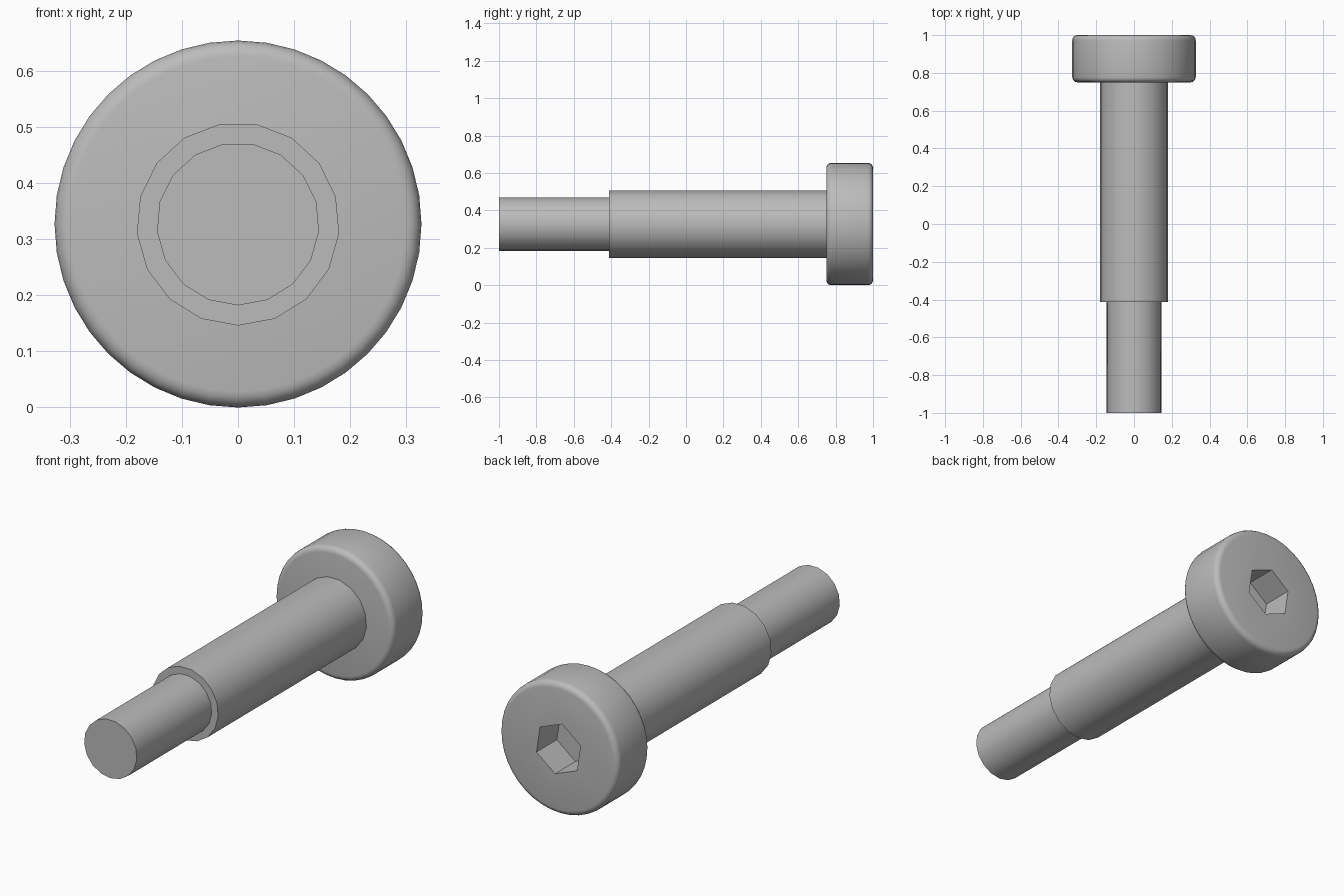
import bpy
import bmesh
from math import cos, sin, pi, radians

cube = bpy.data.objects.get("Cube")
if cube:
    bpy.data.objects.remove(cube, do_unlink=True)

HEAD_R = 0.327
AXIS_Z = HEAD_R

steel = bpy.data.materials.new("steel grey")
steel.use_nodes = True
grey = (0.5, 0.5, 0.5, 1.0)
steel.diffuse_color = grey
steel.node_tree.nodes["Principled BSDF"].inputs["Base Color"].default_value = grey


def turned_part(name, profile, sides, start):
    """Revolve (radius, y) points about the bolt axis and cap both ends."""
    bm = bmesh.new()
    rings = []
    for r, y in profile:
        angles = [start + 2 * pi * i / sides for i in range(sides)]
        rings.append([bm.verts.new((r * cos(a), y, AXIS_Z + r * sin(a))) for a in angles])
    for a, b in zip(rings, rings[1:]):
        for i in range(sides):
            j = (i + 1) % sides
            bm.faces.new((a[i], a[j], b[j], b[i]))
    bm.faces.new(rings[0])
    bm.faces.new(rings[-1])
    bmesh.ops.recalc_face_normals(bm, faces=bm.faces)
    mesh = bpy.data.meshes.new(name)
    bm.to_mesh(mesh)
    bm.free()
    mesh.materials.append(steel)
    obj = bpy.data.objects.new(name, mesh)
    bpy.context.collection.objects.link(obj)
    return obj


def select_only(obj):
    bpy.ops.object.select_all(action='DESELECT')
    obj.select_set(True)
    bpy.context.view_layer.objects.active = obj


# Head profile with rounded edges at both ends
fillet, steps = 0.028, 4
arc = [pi / 2 * i / steps for i in range(steps + 1)]
inner = HEAD_R - fillet
front = [(inner + fillet * sin(a), 0.75 + fillet * (1 - cos(a))) for a in arc]
back = [(r, 1.75 - y) for r, y in reversed(front)]
head = turned_part("head", front + back, 40, -pi / 2)

# Hexagonal socket cut into the back of the head
cutter = turned_part("socket_cutter", [(0.13, 0.84), (0.13, 1.1)], 6, radians(38.5))
cutter.hide_render = True
cut = head.modifiers.new("socket", 'BOOLEAN')
cut.operation = 'DIFFERENCE'
cut.solver = 'EXACT'
cut.object = cutter
select_only(head)
bpy.ops.object.modifier_apply(modifier=cut.name)
bpy.data.objects.remove(cutter, do_unlink=True)

# Stepped shaft: wide shoulder, then the narrower end
shoulder = turned_part("shoulder", [(0.181, -0.413), (0.181, 0.75)], 17, -pi / 2)
shank = turned_part("narrow_shank", [(0.145, -1.0), (0.145, -0.413)], 17, -pi / 2)

for part in (head, shoulder, shank):
    select_only(part)
    bpy.ops.object.shade_smooth_by_angle(angle=radians(35))
